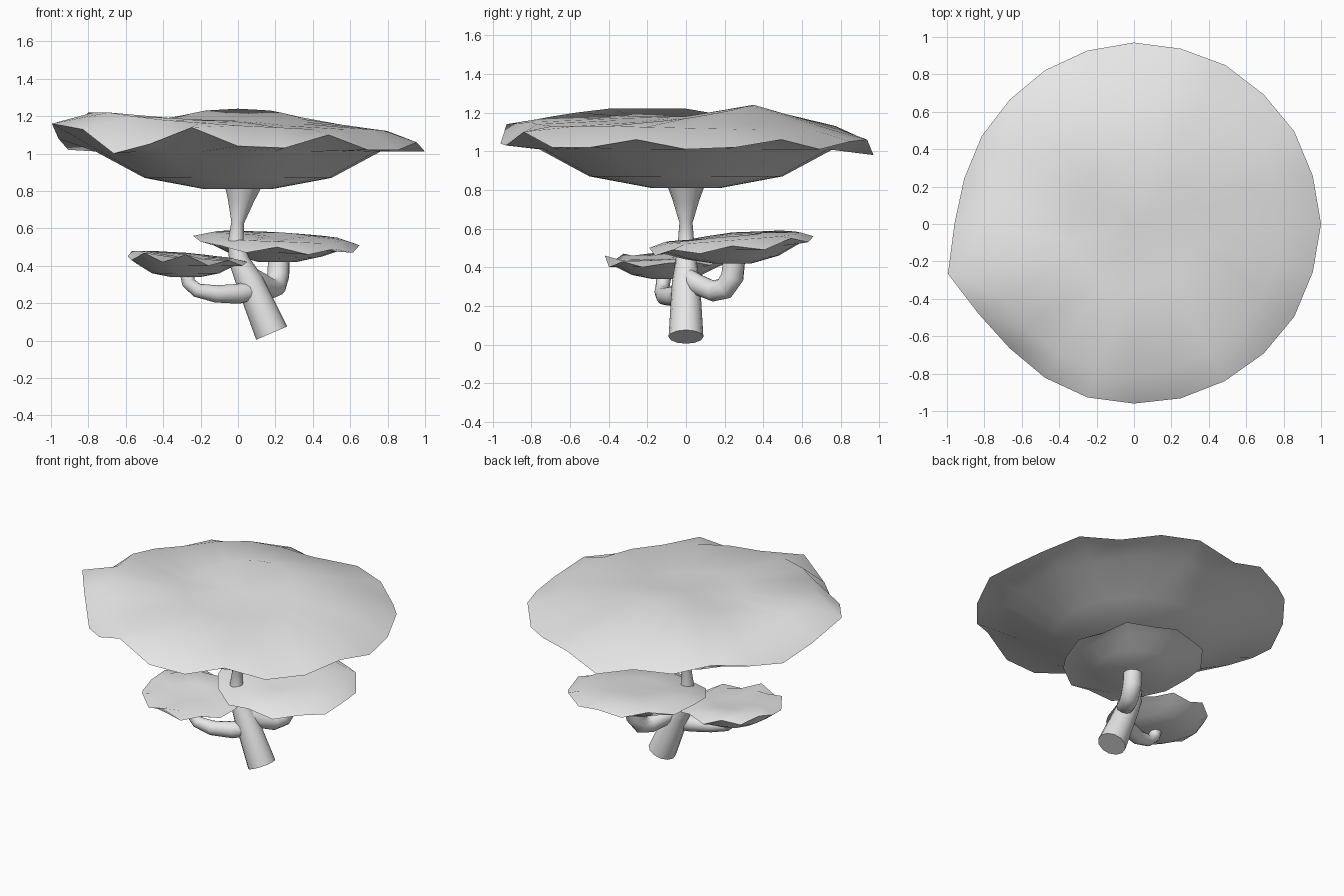
import bpy, bmesh
from math import sin, cos, pi, radians

cube = bpy.data.objects.get("Cube")
if cube:
    bpy.data.objects.remove(cube, do_unlink=True)

grey = bpy.data.materials.new("plain grey")
grey.use_nodes = True
grey.diffuse_color = (0.8, 0.8, 0.8, 1)
grey.node_tree.nodes["Principled BSDF"].inputs["Base Color"].default_value = (0.8, 0.8, 0.8, 1)


def smooth(obj, angle):
    bpy.ops.object.select_all(action='DESELECT')
    obj.select_set(True)
    bpy.context.view_layer.objects.active = obj
    bpy.ops.object.shade_smooth_by_angle(angle=radians(angle))


def cyclic(values, t):
    """Sample a closed list of values at t in 0..1."""
    t = t * len(values)
    i = int(t)
    f = t - i
    return values[i % len(values)] * (1 - f) + values[(i + 1) % len(values)] * f


def cap(name, centre, sides, rings, bottom, top):
    """Closed wavy cap; rings run from the underside out to the rim and back over the top."""
    bm = bmesh.new()
    loops = []
    for radii, heights in rings:
        loop = []
        for k in range(sides):
            t = k / sides
            r, a = cyclic(radii, t), 2 * pi * t
            loop.append(bm.verts.new((centre[0] + r * cos(a), centre[1] + r * sin(a),
                                      cyclic(heights, t))))
        loops.append(loop)
    low = bm.verts.new((centre[0], centre[1], bottom))
    high = bm.verts.new((centre[0], centre[1], top))
    for k in range(sides):
        n = (k + 1) % sides
        bm.faces.new((low, loops[0][n], loops[0][k]))
        bm.faces.new((high, loops[-1][k], loops[-1][n]))
        for a, b in zip(loops, loops[1:]):
            bm.faces.new((a[k], a[n], b[n], b[k]))
    bmesh.ops.recalc_face_normals(bm, faces=bm.faces)
    mesh = bpy.data.meshes.new(name)
    bm.to_mesh(mesh)
    bm.free()
    obj = bpy.data.objects.new(name, mesh)
    bpy.context.collection.objects.link(obj)
    mesh.materials.append(grey)
    smooth(obj, 50)


def tube(name, points):
    """Tapered round limb through (x, y, z, radius) points."""
    curve = bpy.data.curves.new(name, 'CURVE')
    curve.dimensions = '3D'
    curve.bevel_depth = 1
    curve.bevel_resolution = 4
    curve.use_fill_caps = True
    spline = curve.splines.new('POLY')
    spline.points.add(len(points) - 1)
    for p, (x, y, z, r) in zip(spline.points, points):
        p.co = (x, y, z, 1)
        p.radius = r
    obj = bpy.data.objects.new(name, curve)
    bpy.context.collection.objects.link(obj)
    curve.materials.append(grey)
    bpy.ops.object.select_all(action='DESELECT')
    obj.select_set(True)
    bpy.context.view_layer.objects.active = obj
    bpy.ops.object.convert(target='MESH')
    smooth(bpy.context.object, 50)


# Large top cap
rim = [1.01, 1.02, 1.06, 1.01, 1.05, 1.06, 0.98, 1.06, 1.05, 1.10, 1.06, 1.02,
       1.08, 1.16, 1.13, 1.00, 1.05, 1.14, 1.04, 1.03, 1.10, 1.02, 1.02, 1.06]
rim_radius = [1.0, 0.99, 0.99, 0.98, 0.98, 0.97, 0.97, 0.96, 0.95, 0.94, 0.94, 0.94,
              0.96, 1.03, 0.96, 0.94, 0.95, 0.96, 0.96, 0.965, 0.97, 0.98, 0.99, 0.99]
cap("large_cap", (0, 0), 24, [
    ([0.18], [0.81]),
    ([0.5], [0.87]),
    ([0.76], [1.01]),
    (rim_radius, rim),
    ([0.8], [1.12, 1.11, 1.10, 1.11, 1.15, 1.15, 1.22, 1.22, 1.18, 1.15, 1.13, 1.13]),
    ([0.35], [1.17, 1.20, 1.23, 1.24, 1.23, 1.20, 1.17, 1.18, 1.18, 1.17, 1.15, 1.15]),
], 0.81, 1.18)

# Middle cap, reaching to the left and back
cap("middle_cap", (0.21, 0.24), 16, [
    ([0.1], [0.42]),
    ([0.24], [0.45, 0.46, 0.46, 0.44]),
    ([0.36], [0.49, 0.53, 0.52, 0.47]),
    ([0.44, 0.42, 0.45, 0.43],
     [0.51, 0.49, 0.55, 0.53, 0.56, 0.54, 0.58, 0.54,
      0.56, 0.53, 0.51, 0.47, 0.50, 0.46, 0.49, 0.47]),
    ([0.35], [0.54, 0.56, 0.58, 0.59, 0.58, 0.54, 0.53, 0.52]),
    ([0.16], [0.56, 0.58, 0.57, 0.54]),
], 0.42, 0.555)

# Small cap, reaching to the right and front
cap("small_cap", (-0.28, -0.1), 16, [
    ([0.08], [0.34]),
    ([0.18], [0.36]),
    ([0.26], [0.40, 0.40, 0.41, 0.40]),
    ([0.33, 0.31, 0.31, 0.32],
     [0.42, 0.43, 0.41, 0.45, 0.42, 0.47, 0.44, 0.48,
      0.45, 0.43, 0.47, 0.42, 0.46, 0.40, 0.43, 0.40]),
    ([0.25], [0.44, 0.45, 0.47, 0.48, 0.48, 0.46, 0.44, 0.43]),
    ([0.11], [0.44, 0.46, 0.46, 0.44]),
], 0.34, 0.445)

# Leaning stem and the two limbs that carry the lower caps
tube("stem", [(0.18, 0, 0.04, 0.09), (0.06, 0, 0.32, 0.073), (0.005, 0, 0.43, 0.055),
              (-0.012, 0, 0.53, 0.042), (-0.002, 0, 0.63, 0.034),
              (0.015, 0, 0.75, 0.07), (0.025, 0, 0.83, 0.1)])
tube("middle_limb", [(0.06, 0, 0.35, 0.05), (0.12, 0.06, 0.31, 0.055),
                     (0.17, 0.14, 0.277, 0.055), (0.2, 0.2, 0.29, 0.058),
                     (0.215, 0.24, 0.35, 0.06), (0.22, 0.25, 0.45, 0.058)])
tube("small_limb", [(0.09, 0, 0.27, 0.055), (0, -0.06, 0.25, 0.053),
                    (-0.12, -0.11, 0.25, 0.046), (-0.22, -0.125, 0.27, 0.038),
                    (-0.265, -0.12, 0.31, 0.036), (-0.275, -0.11, 0.38, 0.04)])
